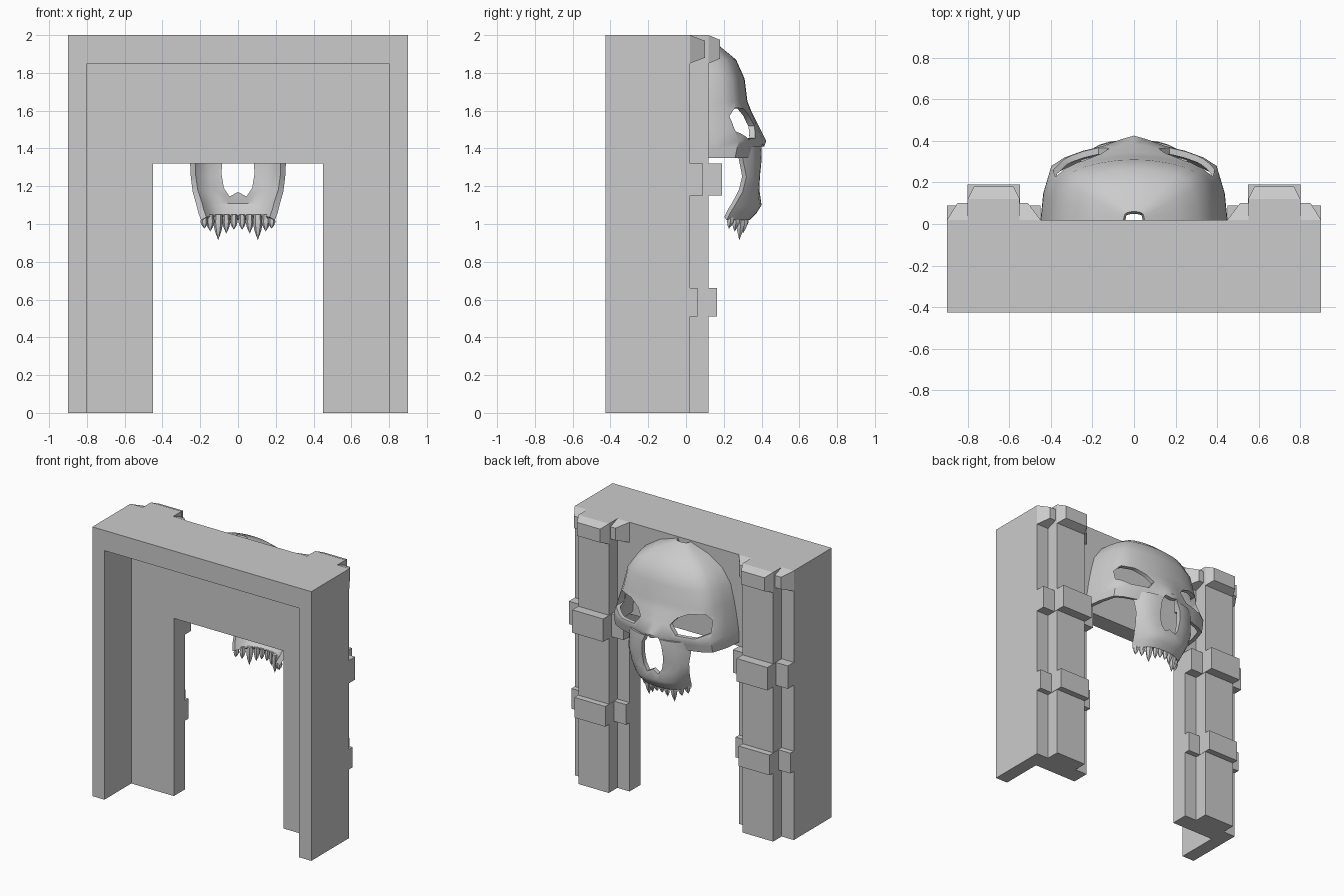
import bpy, bmesh, math
from mathutils import Vector

if "Cube" in bpy.data.objects:
    bpy.data.objects.remove(bpy.data.objects["Cube"])


def new_object(name, bm, smooth=None):
    me = bpy.data.meshes.new(name)
    bm.to_mesh(me)
    bm.free()
    ob = bpy.data.objects.new(name, me)
    bpy.context.collection.objects.link(ob)
    if smooth:
        activate(ob)
        bpy.ops.object.shade_smooth_by_angle(angle=math.radians(smooth))
    return ob


def activate(ob):
    bpy.ops.object.select_all(action='DESELECT')
    ob.select_set(True)
    bpy.context.view_layer.objects.active = ob


def prism(name, pts, y0, y1):
    """Extrude an (x, z) outline along y."""
    bm = bmesh.new()
    f = bm.faces.new([bm.verts.new((x, y0, z)) for x, z in pts])
    ext = bmesh.ops.extrude_face_region(bm, geom=[f])
    for v in ext['geom']:
        if isinstance(v, bmesh.types.BMVert):
            v.co.y = y1
    bmesh.ops.recalc_face_normals(bm, faces=bm.faces)
    return new_object(name, bm)


def block(name, x0, x1, y0, y1, z0, z1, taper=(0, 0, 0)):
    """Box whose +y face shrinks by taper = (low x, high x, z)."""
    bm = bmesh.new()
    bmesh.ops.create_cube(bm, size=1)
    a, b, t = taper
    for v in bm.verts:
        far = v.co.y > 0
        lo_x, hi_x, lo_z, hi_z = x0, x1, z0, z1
        if far:
            lo_x, hi_x, lo_z, hi_z = x0 + a, x1 - b, z0 + t, z1 - t
        v.co = Vector((hi_x if v.co.x > 0 else lo_x, y1 if far else y0,
                       hi_z if v.co.z > 0 else lo_z))
    return new_object(name, bm)


def cut(ob, cutter):
    activate(ob)
    m = ob.modifiers.new("cut", 'BOOLEAN')
    m.operation = 'DIFFERENCE'
    m.solver = 'EXACT'
    m.object = cutter
    bpy.ops.object.modifier_apply(modifier=m.name)


def shell(name, rows, section, thick):
    """Loft half sections (z, half width, back y, front y) into a thick shell."""
    bm = bmesh.new()
    grid = []
    for z, w, yb, yf in rows:
        half = [(u * w, yb + d * (yf - yb)) for u, d in section(z)]
        line = [(-x, y) for x, y in half[:0:-1]] + half
        grid.append([bm.verts.new((x, y, z)) for x, y in line])
    for a, b in zip(grid, grid[1:]):
        for i in range(len(a) - 1):
            bm.faces.new((a[i], a[i + 1], b[i + 1], b[i]))
    ob = new_object(name, bm)
    activate(ob)
    m = ob.modifiers.new("thick", 'SOLIDIFY')
    m.thickness = thick
    m.offset = -1
    bpy.ops.object.modifier_apply(modifier=m.name)
    return ob


# Doorway: thick arch with a deep recess in front
frame = prism("door_frame", [(-.9, 0), (-.45, 0), (-.45, 1.32), (.45, 1.32),
                             (.45, 0), (.9, 0), (.9, 2), (-.9, 2)], -.425, .02)
recess = block("recess_cutter", -.8, .8, -1, -.11, -1, 1.85)
cut(frame, recess)
bpy.data.objects.remove(recess)

# Columns with bands and tapered caps on both back legs
for side, s in (("right", 1), ("left", -1)):
    def leg(name, x0, x1, *rest, taper=(0, 0, 0)):
        if s < 0:
            x0, x1, taper = -x1, -x0, (taper[1], taper[0], taper[2])
        block(side + "_" + name, x0, x1, *rest, taper=taper)
    leg("column", .55, .8, .01, .12, 0, 2)
    for n, z0, z1, ys, ym in (("low", .51, .66, .06, .165), ("middle", 1.15, 1.32, .09, .19)):
        leg(n + "_side_band", .45, .9, .01, ys, z0, z1)
        leg(n + "_column_band", .548, .802, .01, ym, z0, z1)
    leg("side_cap", .45, .9, .02, .1, 1.85, 2, taper=(.06, .05, .03))
    leg("column_cap", .55, .8, .12, .18, 1.85, 2, taper=(.03, .03, .025))

# Skull: cranium and upper jaw as hollow shells
BROW = [(0, 1), (.2, .99), (.45, .94), (.65, .87), (.81, .77), (.91, .58), (.97, .3), (1, 0)]
CHEEK = [(0, 1), (.13, .96), (.33, .88), (.55, .82), (.75, .74), (.89, .64), (.97, .33), (1, 0)]
JAW = [(0, 1), (.22, .99), (.45, .92), (.65, .78), (.85, .5), (1, 0)]


def cranium_section(z):
    t = min(1, max(0, (1.62 - z) / .18))
    return [(a + (c - a) * t, b + (d - b) * t) for (a, b), (c, d) in zip(BROW, CHEEK)]


cranium = shell("skull_cranium", [
    (1.99, .05, .02, .06), (1.94, .2, .02, .18), (1.87, .31, .02, .265),
    (1.77, .38, .02, .31), (1.65, .41, .02, .325), (1.6, .42, .02, .345),
    (1.52, .435, .02, .385), (1.44, .447, .02, .425), (1.40, .45, .02, .41),
    (1.35, .45, .02, .395)], cranium_section, .03)
JAW_ROWS = [(1.41, .26, .30, .40), (1.35, .255, .30, .405), (1.25, .25, .32, .395),
            (1.17, .24, .30, .39), (1.10, .22, .26, .40), (1.06, .21, .235, .375),
            (1.02, .195, .215, .335)]
jaw = shell("skull_upper_jaw", JAW_ROWS, lambda z: JAW, .035)

# Eye sockets and nose opening
EYE = [(.12, 1.52), (.16, 1.57), (.24, 1.61), (.34, 1.615), (.38, 1.57),
       (.388, 1.49), (.30, 1.45), (.17, 1.455)]
half_nose = [(.05, 1.425), (.08, 1.36), (.088, 1.27), (.075, 1.19), (.045, 1.145)]
NOSE = [(0, 1.41)] + half_nose + [(0, 1.17)] + [(-x, z) for x, z in half_nose[::-1]]
for s in (1, -1):
    c = prism("eye_cutter", [(s * x, z) for x, z in EYE], .17, .7)
    cut(cranium, c)
    bpy.data.objects.remove(c)
c = prism("nose_cutter", NOSE, .15, .7)
cut(cranium, c)
cut(jaw, c)
bpy.data.objects.remove(c)
for ob in (cranium, jaw):
    activate(ob)
    bpy.ops.object.shade_smooth_by_angle(angle=math.radians(40))

# Teeth: six-sided cones along the jaw rim (x, y, tip z, radius)
for x, y, tip, r in ((.022, .315, .97, .02), (.062, .31, .95, .022), (.105, .29, .915, .027),
                     (.147, .265, .96, .023), (.178, .235, .975, .02)):
    for s in (1, -1):
        bm = bmesh.new()
        top = Vector((s * x, y, 1.05))
        rings = []
        for z, k, lean in ((1.05, .8, 0), (1.01, 1, 0), ((1.01 + tip) / 2, .65, .004)):
            rings.append([bm.verts.new((top.x + r * k * math.cos(i * math.pi / 3),
                                        top.y - lean + r * k * math.sin(i * math.pi / 3), z))
                          for i in range(6)])
        end = bm.verts.new((top.x, top.y - .008, tip))
        bm.faces.new(rings[0])
        for i in range(6):
            j = (i + 1) % 6
            for a, b in zip(rings, rings[1:]):
                bm.faces.new((a[i], b[i], b[j], a[j]))
            bm.faces.new((rings[-1][i], end, rings[-1][j]))
        bmesh.ops.recalc_face_normals(bm, faces=bm.faces)
        new_object("tooth", bm, smooth=50)
